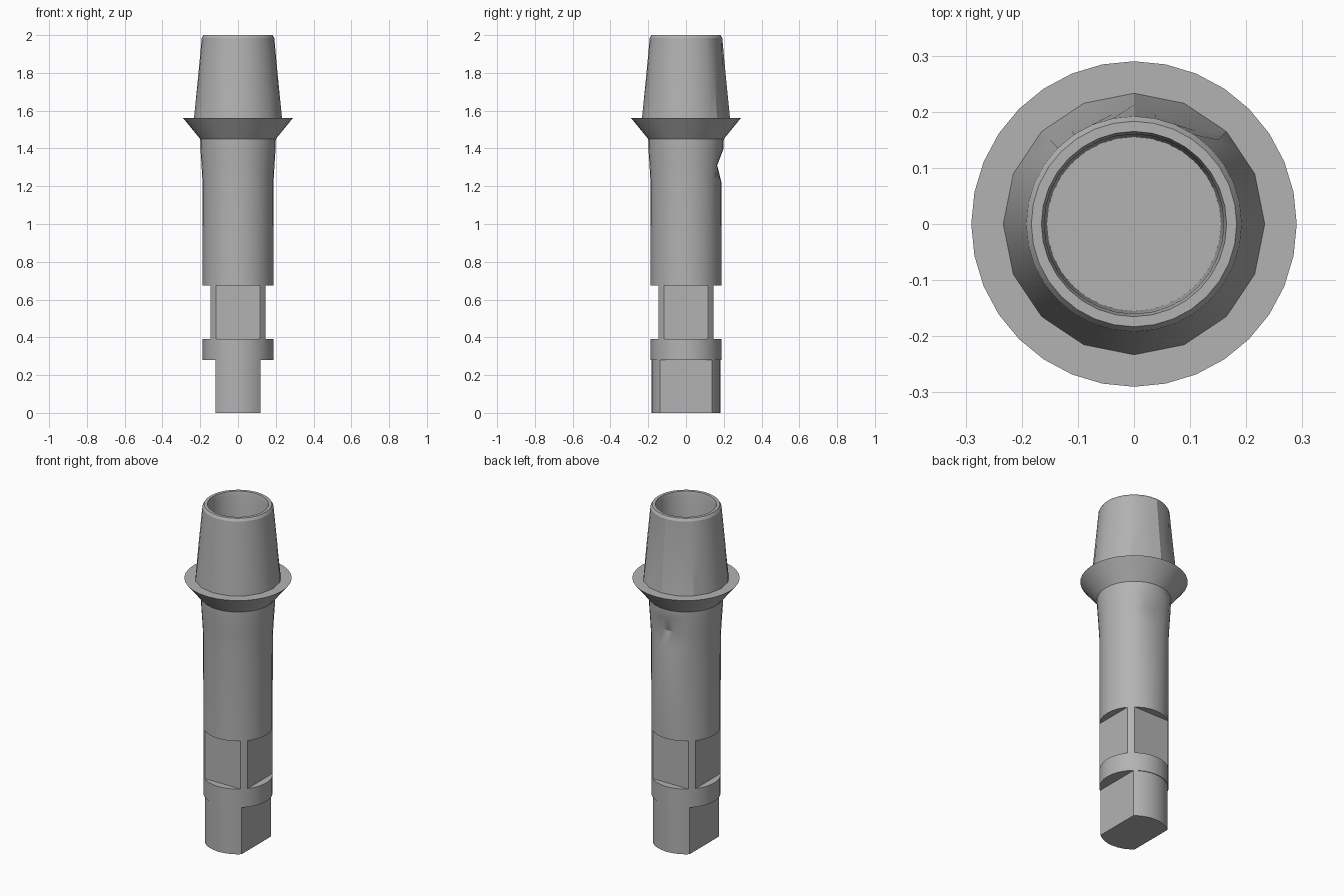
import bpy, bmesh, math
from mathutils import Vector

if "Cube" in bpy.data.objects:
    bpy.data.objects.remove(bpy.data.objects["Cube"], do_unlink=True)

metal = bpy.data.materials.new("satin_grey_metal")
metal.use_nodes = True
GREY = (0.45, 0.45, 0.45, 1)
metal.diffuse_color = GREY
metal.node_tree.nodes["Principled BSDF"].inputs["Base Color"].default_value = GREY

SIDES = 32
STEP = math.tau / SIDES


def plain(i, r):
    return r * math.cos(i * STEP), r * math.sin(i * STEP)


def coarse(i, r):
    # half as many sides: odd points sit on the chord
    return plain(i, r * (math.cos(STEP) if i % 2 else 1))


def ridged(i, r):
    # two flat chords meeting in a ridge at the back
    d = abs(i * STEP - math.pi / 2)
    if d < math.pi / 4:
        r *= math.cos(math.pi / 8) / math.cos(d - math.pi / 8)
    return plain(i, r)


def notched(i, r):
    # flat cut across the back
    x, y = plain(i, r)
    return x, min(y, 0.165)


def lathe(name, rings, flats=()):
    """Stack rings (radius, height, shape), cap both ends, then cut flats."""
    bm = bmesh.new()
    loops = []
    for r, z, shape in rings:
        loops.append([bm.verts.new((*shape(i, r), z)) for i in range(SIDES)])
    for a, b in zip(loops, loops[1:]):
        for i in range(SIDES):
            j = (i + 1) % SIDES
            bm.faces.new((a[i], a[j], b[j], b[i]))
    bm.faces.new(loops[0][::-1])
    bm.faces.new(loops[-1])
    for axis, half in flats:
        for sign in (-1, 1):
            n = Vector(axis) * sign
            cut = bmesh.ops.bisect_plane(
                bm, geom=bm.verts[:] + bm.edges[:] + bm.faces[:],
                plane_co=n * half, plane_no=n, clear_outer=True)
            edges = [e for e in cut["geom_cut"] if isinstance(e, bmesh.types.BMEdge)]
            bmesh.ops.holes_fill(bm, edges=edges, sides=0)
    bmesh.ops.recalc_face_normals(bm, faces=bm.faces[:])
    mesh = bpy.data.meshes.new(name)
    bm.to_mesh(mesh)
    bm.free()
    mesh.materials.append(metal)
    ob = bpy.data.objects.new(name, mesh)
    bpy.context.collection.objects.link(ob)
    bpy.ops.object.select_all(action="DESELECT")
    ob.select_set(True)
    bpy.context.view_layer.objects.active = ob
    bpy.ops.object.shade_smooth_by_angle(angle=math.radians(24))
    return ob


X, Y = (1, 0, 0), (0, 1, 0)

# Two-flat tip
lathe("tip", [(0.183, 0, plain), (0.183, 0.28, plain)], [(X, 0.12)])

# Round collar
lathe("collar", [(0.187, 0.28, plain), (0.187, 0.39, plain)])

# Square drive with rounded corners
lathe("square_drive", [(0.187, 0.39, plain), (0.187, 0.68, plain)],
      [(X, 0.145), (Y, 0.145)])

# Shank, flange, tapered post and bore in one shell
lathe("shank_and_post", [
    (0.187, 0.675, plain),
    (0.188, 1.22, plain),
    (0.193, 1.31, notched),
    (0.199, 1.4, plain),
    (0.2, 1.45, plain),
    (0.29, 1.56, plain),
    (0.233, 1.56, coarse),
    (0.212, 1.77, ridged),
    (0.192, 1.985, plain),
    (0.183, 2.0, plain),
    (0.165, 2.0, plain),
    (0.16, 1.98, plain),
    (0.155, 1.42, plain),
])
